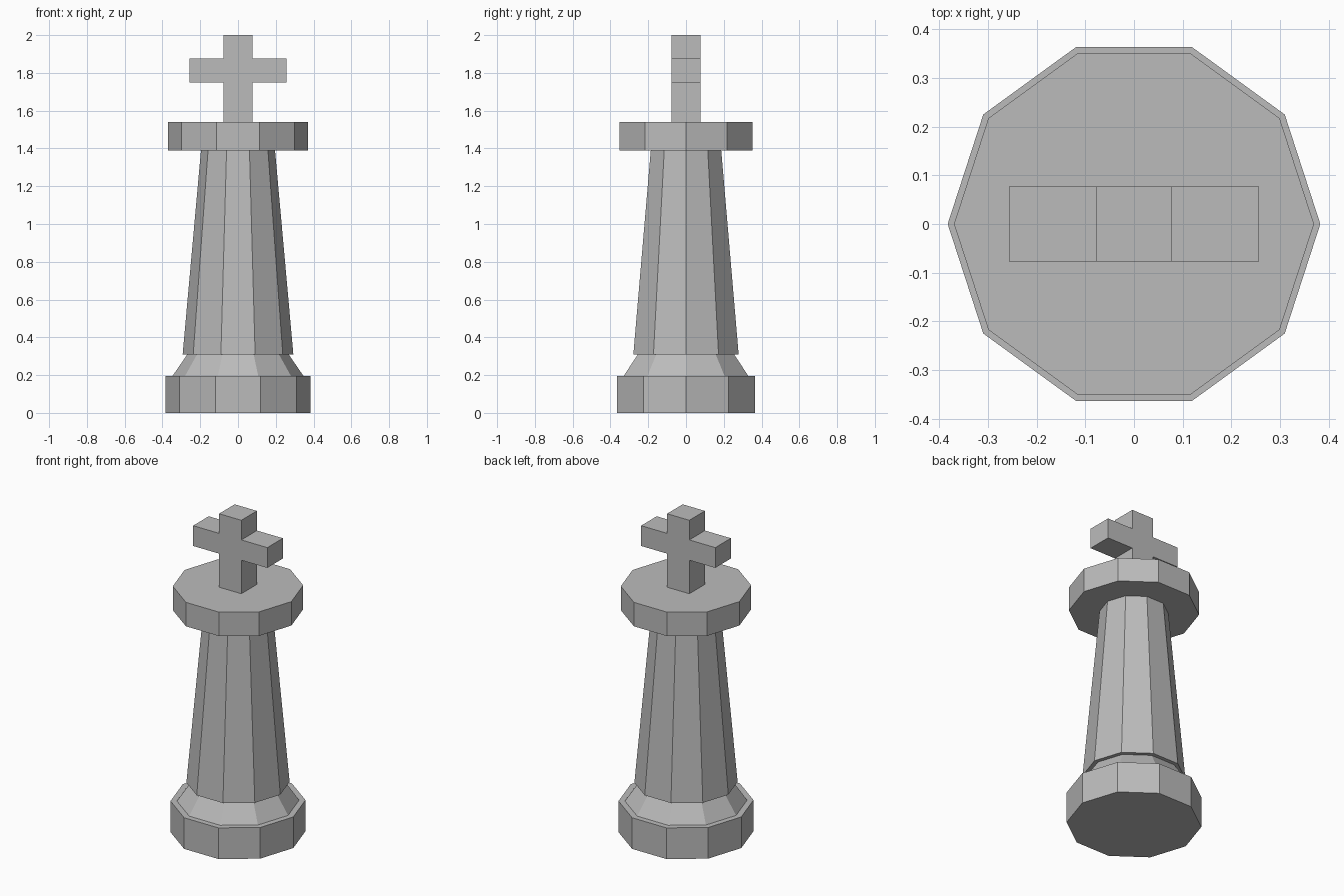
import bpy
import bmesh

default = bpy.data.objects.get("Cube")
if default:
    bpy.data.objects.remove(default, do_unlink=True)

# Single stone colour
STONE = (0.5, 0.5, 0.5, 1.0)
stone = bpy.data.materials.new("grey_stone")
stone.use_nodes = True
stone.diffuse_color = STONE
stone.node_tree.nodes["Principled BSDF"].inputs["Base Color"].default_value = STONE

SIDES = 10


def tier(name, r_bottom, r_top, z_bottom, z_top):
    """Ten-sided flat-shaded drum or taper with a corner on +x."""
    bpy.ops.mesh.primitive_cone_add(
        vertices=SIDES, radius1=r_bottom, radius2=r_top,
        depth=z_top - z_bottom, location=(0, 0, (z_bottom + z_top) / 2))
    obj = bpy.context.object
    obj.name = name
    # A corner starts on +y; a quarter turn puts it on x
    obj.rotation_euler.z = 1.570796
    obj.data.materials.append(stone)
    return obj


# Turned body, from the ground up
tier("base", 0.383, 0.383, 0.0, 0.195)
tier("base_flare", 0.347, 0.268, 0.195, 0.31)
tier("column", 0.293, 0.196, 0.31, 1.39)
tier("collar", 0.37, 0.37, 1.39, 1.54)

# Cross finial: one outline extruded front to back
POST, ARM = 0.077, 0.257
Z_FOOT, Z_LOW, Z_HIGH, Z_TOP = 1.54, 1.75, 1.877, 2.0
half = [(POST, Z_FOOT), (POST, Z_LOW), (ARM, Z_LOW),
        (ARM, Z_HIGH), (POST, Z_HIGH), (POST, Z_TOP)]
outline = half + [(-x, z) for x, z in reversed(half)]

bm = bmesh.new()
face = bm.faces.new([bm.verts.new((x, -POST, z)) for x, z in outline])
extruded = bmesh.ops.extrude_face_region(bm, geom=[face])["geom"]
moved = [v for v in extruded if isinstance(v, bmesh.types.BMVert)]
bmesh.ops.translate(bm, verts=moved, vec=(0, 2 * POST, 0))
# Keep the front cap if the extrusion dropped it
if not any(all(v.co.y < 0 for v in f.verts) for f in bm.faces):
    bm.verts.ensure_lookup_table()
    bm.faces.new([v for v in bm.verts[:len(outline)]])
bmesh.ops.recalc_face_normals(bm, faces=bm.faces)
mesh = bpy.data.meshes.new("cross_finial")
bm.to_mesh(mesh)
bm.free()
mesh.materials.append(stone)
cross = bpy.data.objects.new("cross_finial", mesh)
bpy.context.collection.objects.link(cross)
